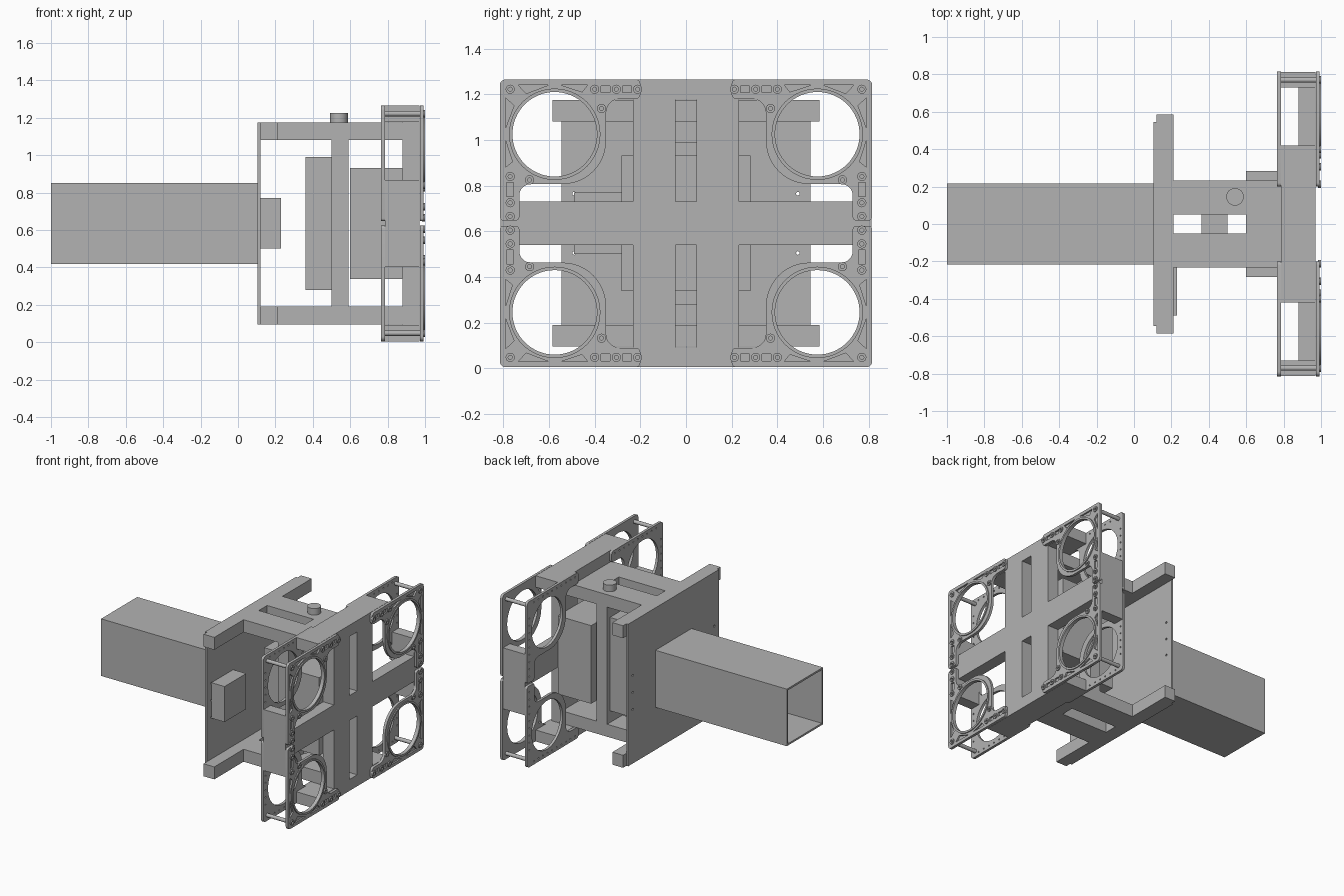
import bpy, bmesh
from math import sin, cos, tau
from mathutils import Vector, Matrix

cube = bpy.data.objects.get("Cube")
if cube:
    bpy.data.objects.remove(cube, do_unlink=True)

grey = bpy.data.materials.new("plain_grey")
grey.use_nodes = True
colour = (0.45, 0.45, 0.45, 1)
grey.diffuse_color = colour
grey.node_tree.nodes["Principled BSDF"].inputs["Base Color"].default_value = colour

MID = 0.635          # height of the horizontal symmetry plane
RING = (0.575, 0.39)  # ring centre, measured from the symmetry planes
made = []


def finish(name, mesh, mirror=False):
    mesh.materials.clear()
    mesh.materials.append(grey)
    obj = bpy.data.objects.new(name, mesh)
    bpy.context.collection.objects.link(obj)
    obj.location.z = MID
    if mirror:
        mod = obj.modifiers.new("mirror", 'MIRROR')
        mod.use_axis = (False, True, True)
        mod.use_mirror_merge = False
    made.append(obj)
    return obj


def box(name, x, y, z, mirror=False):
    """Box from ranges; z is relative to the symmetry plane."""
    bm = bmesh.new()
    bmesh.ops.create_cube(bm, size=1)
    for v in bm.verts:
        v.co = [r[0] if c < 0 else r[1] for c, r in zip(v.co, (x, y, z))]
    mesh = bpy.data.meshes.new(name)
    bm.to_mesh(mesh)
    bm.free()
    return finish(name, mesh, mirror)


def circle(c, r, n=16):
    return [(c[0] + r * cos(tau * i / n), c[1] + r * sin(tau * i / n)) for i in range(n)]


def rect(a, b, c, d):
    return [(a, c), (b, c), (b, d), (a, d)]


def rounded(corners):
    """Round every (y, z, radius) corner of a right-angled outline."""
    out = []
    for i, (y, z, r) in enumerate(corners):
        p = Vector((y, z))
        a = (Vector(corners[i - 1][:2]) - p).normalized() * r
        b = (Vector(corners[(i + 1) % len(corners)][:2]) - p).normalized() * r
        steps = 12 if r > 0.1 else 5
        for k in range(steps + 1):
            t = tau / 4 * k / steps
            q = p + a * (1 - sin(t)) + b * (1 - cos(t))
            out.append((q.x, q.y))
    return out


def plate(name, x, loops, mirror=False):
    """Flat part across x: first loop is the outline, the rest are holes."""
    curve = bpy.data.curves.new(name, 'CURVE')
    curve.dimensions = '2D'
    curve.fill_mode = 'BOTH'
    curve.extrude = (x[1] - x[0]) / 2
    for loop in loops:
        sp = curve.splines.new('POLY')
        sp.points.add(len(loop) - 1)
        for pt, (u, v) in zip(sp.points, loop):
            pt.co = (u, v, 0, 1)
        sp.use_cyclic_u = True
    temp = bpy.data.objects.new("temp", curve)
    bpy.context.collection.objects.link(temp)
    deps = bpy.context.evaluated_depsgraph_get()
    mesh = bpy.data.meshes.new_from_object(temp.evaluated_get(deps))
    bpy.data.objects.remove(temp, do_unlink=True)
    mesh.name = name
    turn = Matrix(((0, 0, 1, sum(x) / 2), (1, 0, 0, 0), (0, 1, 0, 0), (0, 0, 0, 1)))
    bm = bmesh.new()
    bm.from_mesh(mesh)
    bm.transform(turn)
    bmesh.ops.remove_doubles(bm, verts=bm.verts, dist=0.00005)
    bmesh.ops.recalc_face_normals(bm, faces=bm.faces)
    bm.to_mesh(mesh)
    bm.free()
    return finish(name, mesh, mirror)


def rod(name, loc, r, length, axis, mirror=False):
    bm = bmesh.new()
    bmesh.ops.create_cone(bm, cap_ends=True, segments=24, radius1=r, radius2=r, depth=length)
    if axis == 'X':
        bm.transform(Matrix.Rotation(tau / 4, 4, 'Y'))
    bm.transform(Matrix.Translation(loc))
    mesh = bpy.data.meshes.new(name)
    bm.to_mesh(mesh)
    bm.free()
    return finish(name, mesh, mirror)


# Hollow square tube and the mounting plate
s = 0.217
plate("square_tube", (-1, 0.105), [rect(-s, s, -s, s), rect(-s + .014, s - .014, -s + .014, s - .014)])
bolt_holes = [circle((y, z), 0.008, 12) for y in (-.49, .49) for z in (-.13, 0, .13)]
plate("mounting_plate", (0.105, 0.12), [rect(-.545, .545, -.54, .54)] + bolt_holes)
box("side_box", (0.12, 0.23), (-.49, -.23), (-.135, .135))

# Upper and lower frames: cross bar, two arms and posts
box("cross_bar", (0.12, 0.21), (0, .585), (.445, .54), True)
box("frame_arm", (0.21, 0.88), (.05, .233), (.445, .54), True)
box("arm_bridge", (0.6, 0.88), (0, .05), (.445, .54), True)
box("frame_post", (0.5, 0.59), (.05, .233), (0, .445), True)
box("inner_box", (0.36, 0.5), (-.2, .2), (-.355, .355))
box("main_box", (0.6, 0.88), (-.283, .283), (-.297, .297))
rod("top_knob", (0.54, 0.145, 0.565), 0.047, 0.05, 'Z')

# Cross shaped panel with two slots and end caps
BEAM = (0.88, 0.97)
box("upright_beam", BEAM, (.047, .233), (0, .63), True)
box("upright_beam_web", BEAM, (0, .047), (0, .095), True)
box("level_beam", BEAM, (.233, .73), (0, .095), True)
box("upright_end_cap", (0.785, 0.97), (0, .42), (.543, .63), True)
box("level_end_cap", (0.785, 0.97), (.73, .813), (0, .232), True)

# Ring frames: one quadrant, mirrored to four
outline = rounded([(.2, .63, .02), (.815, .63, .025), (.815, .012, .015), (.73, .012, .015),
                   (.73, .172, .05), (.35, .172, .19), (.35, .545, .06), (.2, .545, .02)])
bosses = [(.77, .587), (.4, .587), (.305, .587), (.212, .587), (.77, .205),
          (.77, .09), (.77, .03), (.37, .503), (.685, .19)]
screw_holes = [circle(b, 0.009, 12) for b in bosses]
opening = circle(RING, 0.185, 64)


def across(loop):
    """Swap a loop over the ring's diagonal."""
    return [(RING[0] + z - RING[1], RING[1] + y - RING[0]) for y, z in loop]


corner = [(.60, .606), (.735, .606), (.70, .568)]
wedge = [(.43, .606), (.55, .606), (.455, .575)]
pockets = [corner, across(corner), wedge, across(wedge),
           rect(.238, .278, .572, .602), rect(.332, .372, .572, .602),
           rect(.755, .785, .117, .178)]
plate("front_ring_base", (0.972, 0.98), [outline, opening] + screw_holes, True)
plate("front_ring_rim", (0.98, 0.992), [outline, opening] + pockets + screw_holes, True)
plate("ring_bead", (0.99, 1.0), [circle(RING, 0.2, 64), opening], True)
for b in bosses:
    plate("screw_boss", (0.985, 1.0), [circle(b, 0.02), circle(b, 0.009, 12)], True)

# Rear ring frames with rows of small holes
rows = [circle((.24 + .055 * i, .605), 0.006, 8) for i in range(10)]
rows += [circle((.79, .06 + .055 * i), 0.006, 8) for i in range(9)]
plate("rear_ring", (0.765, 0.785), [outline, opening] + rows, True)

# Spacer rods joining front and rear rings at the corners
rod("corner_spacer", (0.878, 0.77, 0.587), 0.014, 0.19, 'X', True)

bpy.ops.object.select_all(action='DESELECT')
for obj in made:
    obj.select_set(True)
bpy.context.view_layer.objects.active = made[0]
bpy.ops.object.shade_smooth_by_angle()
